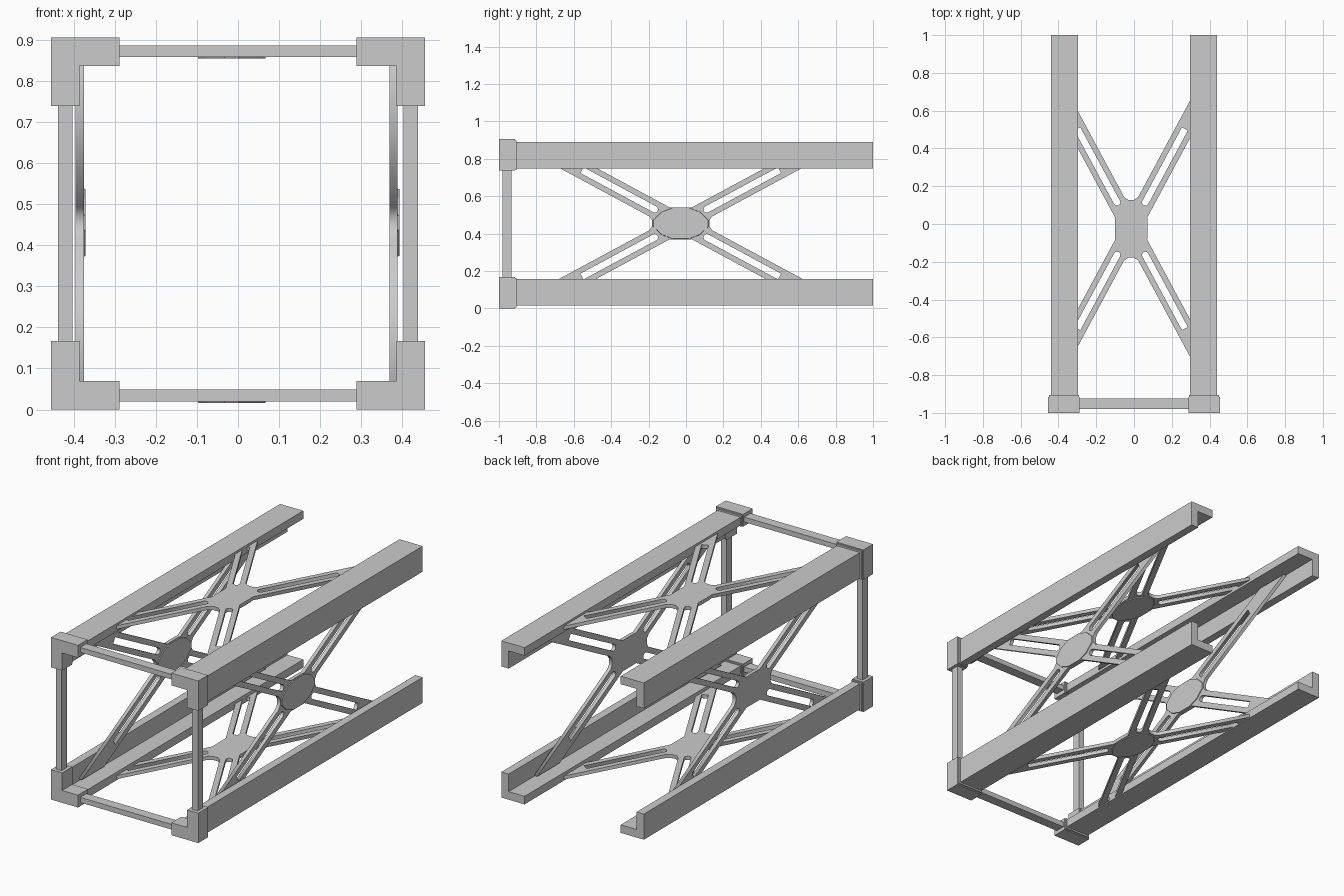
import bpy, bmesh, math
from mathutils import Matrix

if "Cube" in bpy.data.objects:
    bpy.data.objects.remove(bpy.data.objects["Cube"])

grey = bpy.data.materials.new("plain grey")
grey.diffuse_color = (0.6, 0.6, 0.6, 1)
grey.use_nodes = True
grey.node_tree.nodes["Principled BSDF"].inputs["Base Color"].default_value = grey.diffuse_color
ZC = 0.4525  # mid height of the frame


def add_mesh(name, bm):
    bmesh.ops.recalc_face_normals(bm, faces=bm.faces)
    me = bpy.data.meshes.new(name)
    bm.to_mesh(me)
    bm.free()
    me.materials.append(grey)
    ob = bpy.data.objects.new(name, me)
    bpy.context.collection.objects.link(ob)
    return ob


def prism(name, pts, y0, y1):
    """Extrude an (x, z) outline along y."""
    bm = bmesh.new()
    face = bm.faces.new([bm.verts.new((x, y0, z)) for x, z in pts])
    ext = bmesh.ops.extrude_face_region(bm, geom=[face])
    for v in ext["geom"]:
        if isinstance(v, bmesh.types.BMVert):
            v.co.y = y1
    return add_mesh(name, bm)


def angle(sx, sz, ox, oz, leg, t):
    """L outline with its outer corner at (ox, oz) from the centre."""
    pts = [(ox, oz), (ox - leg, oz), (ox - leg, oz - t),
           (ox - t, oz - t), (ox - t, oz - leg), (ox, oz - leg)]
    return [(sx * x, ZC + sz * z) for x, z in pts]


def box(name, x0, x1, y0, y1, z0, z1):
    return prism(name, [(x0, z0), (x1, z0), (x1, z1), (x0, z1)], y0, y1)


# Four angle rails with corner brackets at the front end
for sx, side in ((-1, "left"), (1, "right")):
    for sz, level in ((-1, "lower"), (1, "upper")):
        tag = f"{level}_{side}"
        prism(f"rail_{tag}", angle(sx, sz, 0.44, 0.4375, 0.143, 0.045), -0.915, 1.0)
        prism(f"corner_bracket_{tag}", angle(sx, sz, 0.455, 0.4525, 0.167, 0.069), -1.0, -0.915)
        prism(f"bracket_lip_{tag}", angle(sx, sz, 0.449, 0.4465, 0.158, 0.06), -0.916, -0.906)

# Front frame bars
for sx, side in ((-1, "left"), (1, "right")):
    a, b = sorted((sx * 0.403, sx * 0.438))
    box(f"front_post_{side}", a, b, -0.98, -0.933, 0.16, 0.745)
box("front_bar_lower", -0.295, 0.295, -0.98, -0.925, 0.02, 0.049)
box("front_bar_upper", -0.295, 0.295, -0.98, -0.925, 0.858, 0.886)

# Slotted X brace, drawn flat: u along the rails, v across
ANG = math.radians(28.3)
C, S = math.cos(ANG), math.sin(ANG)
W, SLOT, VMAX = 0.047, 0.0175, 0.385
QUADS = ((1, 1), (-1, 1), (-1, -1), (1, -1))


def along(t, o):
    return (t * C - o * S, t * S + o * C)


def at_edge(o):
    return along((VMAX - o * C) / S, o)


def mirrored(quarter):
    out = []
    for i, (a, b) in enumerate(QUADS):
        pts = [(a * u, b * v) for u, v in quarter]
        out += pts[::-1] if i % 2 else pts
    return out


def brace_mesh():
    cu = bpy.data.curves.new("brace_outline", "CURVE")
    cu.dimensions, cu.fill_mode, cu.extrude = "2D", "BOTH", 0.01

    def loop(pts):
        sp = cu.splines.new("POLY")
        sp.points.add(len(pts) - 1)
        for p, (u, v) in zip(sp.points, pts):
            p.co = (u, v, 0, 1)
        sp.use_cyclic_u = True

    loop(mirrored([(0.153, 0.015), along(0.165, -W), at_edge(-W), at_edge(W),
                   along(0.092, W), (0.04, 0.086)]))
    # slots with a rounded inner end
    slot = [along(0.60, -SLOT), along(0.60, SLOT)]
    slot += [along(0.158 - SLOT * math.sin(k * math.pi / 6),
                   SLOT * math.cos(k * math.pi / 6)) for k in range(7)]
    for a, b in QUADS:
        loop([(a * u, b * v) for u, v in slot])
    ob = bpy.data.objects.new("brace_outline", cu)
    bpy.context.collection.objects.link(ob)
    dg = bpy.context.evaluated_depsgraph_get()
    me = bpy.data.meshes.new_from_object(ob.evaluated_get(dg))
    bpy.data.objects.remove(ob)
    return me


flat = brace_mesh()
hub = mirrored([(0.15, 0.018), (0.105, 0.062), (0.045, 0.084)])
side_m = Matrix(((0, 0, 1), (1, 0, 0), (0, 1, 0))).to_4x4()   # u->y v->z n->x
flat_m = Matrix(((0, 1, 0), (1, 0, 0), (0, 0, -1))).to_4x4()  # u->y v->x n->-z
places = {
    "left": ((-0.385, -0.028, 0.455), side_m),
    "right": ((0.378, -0.028, 0.455), side_m),
    "upper": ((-0.015, -0.025, 0.868), flat_m),
    "lower": ((-0.015, -0.025, 0.031), flat_m),
}
for tag, (loc, rot) in places.items():
    m = Matrix.Translation(loc) @ rot
    bm = bmesh.new()
    bm.from_mesh(flat)
    bmesh.ops.remove_doubles(bm, verts=bm.verts, dist=0.0002)
    bm.transform(m)
    add_mesh(f"cross_brace_{tag}", bm)
    # slightly raised hub plate
    bm = bmesh.new()
    low = [bm.verts.new((u, v, 0.005)) for u, v in hub]
    top = [bm.verts.new((u * 0.97, v * 0.97, 0.0145)) for u, v in hub]
    bm.faces.new(low[::-1])
    bm.faces.new(top)
    for i in range(len(low)):
        j = (i + 1) % len(low)
        bm.faces.new((low[i], low[j], top[j], top[i]))
    bm.transform(m)
    add_mesh(f"hub_plate_{tag}", bm)
bpy.data.meshes.remove(flat)
